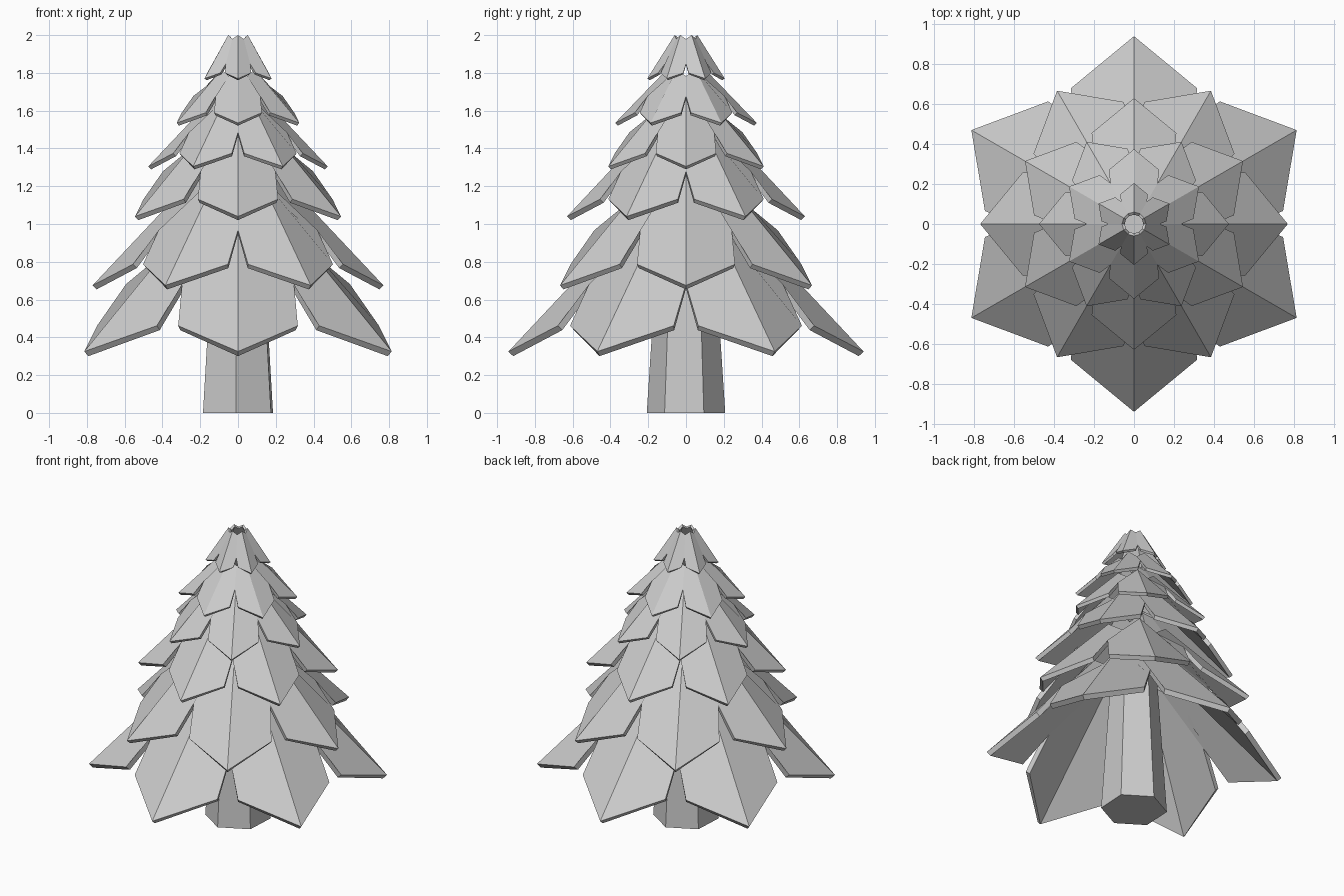
import bpy, bmesh
from math import cos, sin, radians

if "Cube" in bpy.data.objects:
    bpy.data.objects.remove(bpy.data.objects["Cube"])


def make_object(name, bm):
    bmesh.ops.recalc_face_normals(bm, faces=bm.faces)
    mesh = bpy.data.meshes.new(name)
    bm.to_mesh(mesh)
    bm.free()
    obj = bpy.data.objects.new(name, mesh)
    bpy.context.collection.objects.link(obj)
    return obj


def polar(r, deg, z):
    return (r * cos(radians(deg)), r * sin(radians(deg)), z)


def branch_tier(name, radius, tip_z, top_r, top_z, start, thickness):
    """Skirt of six folded, pointed branches joined at the notches."""
    bm = bmesh.new()
    R = radius
    rings = []
    for i in range(6):
        a = start + 60 * i
        rings.append({
            "tip": bm.verts.new(polar(R, a, tip_z)),
            "left": bm.verts.new(polar(0.797 * R, a + 25, tip_z + 0.145 * R)),
            "right": bm.verts.new(polar(0.797 * R, a - 25, tip_z + 0.145 * R)),
            "notch": bm.verts.new(polar(0.63 * R, a + 30, tip_z + 0.38 * R)),
            "top": bm.verts.new(polar(top_r, a, top_z)),
            "top_notch": bm.verts.new(polar(top_r, a + 30, top_z - 0.1 * R)),
        })
    for i, v in enumerate(rings):
        p = rings[i - 1]
        bm.faces.new((v["tip"], v["left"], v["notch"], v["top_notch"], v["top"]))
        bm.faces.new((v["top"], p["top_notch"], p["notch"], v["right"], v["tip"]))
    # normals must face outward so the thickness goes inward
    bmesh.ops.recalc_face_normals(bm, faces=bm.faces)
    bm.faces.ensure_lookup_table()
    f = bm.faces[0]
    flip = f.normal.z < 0
    obj = make_object(name, bm)
    if flip or obj.data.polygons[0].normal.z < 0:
        obj.data.flip_normals()
    mod = obj.modifiers.new("thickness", 'SOLIDIFY')
    mod.thickness = thickness
    mod.offset = -1
    return obj


# Tiers: radius, tip height, top radius, top height, first angle, thickness
tiers = [
    (0.94, 0.325, 0.25, 1.06, 30, 0.035),
    (0.77, 0.675, 0.21, 1.27, 0, 0.030),
    (0.63, 1.040, 0.17, 1.53, 30, 0.028),
    (0.475, 1.305, 0.13, 1.67, 0, 0.022),
    (0.375, 1.535, 0.10, 1.82, 30, 0.020),
    (0.205, 1.770, 0.06, 2.00, 30, 0.016),
]
for n, t in enumerate(tiers, 1):
    branch_tier(f"branch_tier_{n}", *t)

# Tapered six-sided trunk, turned slightly
bm = bmesh.new()
bottom = [bm.verts.new(polar(0.208, 27 + 60 * i, 0)) for i in range(6)]
top = [bm.verts.new(polar(0.143, 27 + 60 * i, 1.0)) for i in range(6)]
bm.faces.new(bottom)
bm.faces.new(top)
for i in range(6):
    j = (i + 1) % 6
    bm.faces.new((bottom[i], bottom[j], top[j], top[i]))
make_object("trunk", bm)
